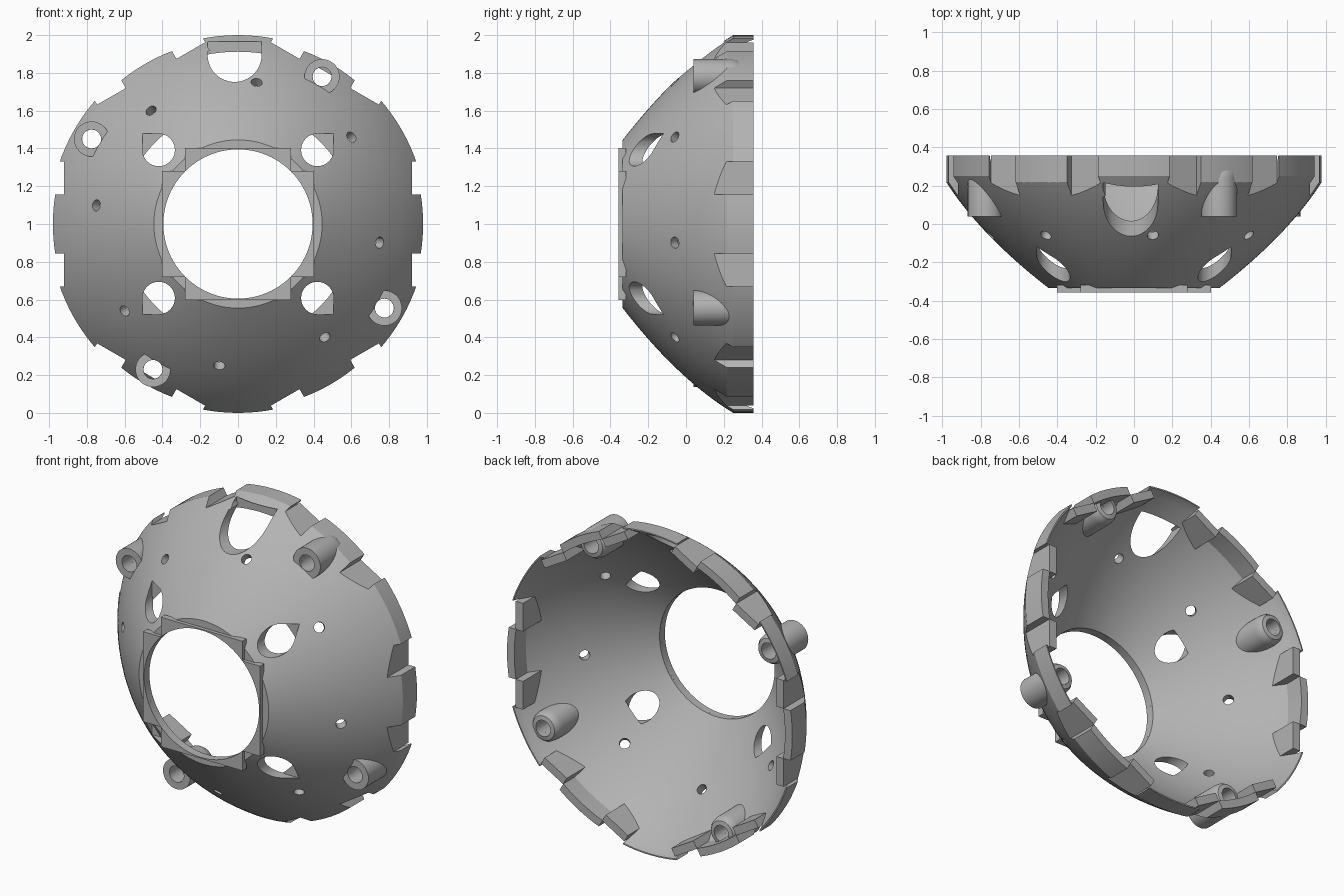
import bpy, bmesh, math
from mathutils import Vector, Matrix

if "Cube" in bpy.data.objects:
    bpy.data.objects.remove(bpy.data.objects["Cube"])

grey = bpy.data.materials.new("plain grey")
grey.use_nodes = True
grey.diffuse_color = (0.45, 0.45, 0.45, 1)
grey.node_tree.nodes["Principled BSDF"].inputs["Base Color"].default_value = (0.45, 0.45, 0.45, 1)

FRONT, REAR, WALL = -0.335, 0.357, 0.055


def point(x, y, z):
    """Dish axis runs along y at height 1."""
    return Vector((x, y, z + 1))


def slope(y):
    return 0.605 - 1.173 * (y - 0.25)


def radius(y):
    return 1 + 0.605 * (y - 0.25) - 0.5865 * (y - 0.25) ** 2


def lathe(bm, profile, cx=0, cz=0, n=32):
    """Spin a closed (radius, y) profile into a ring."""
    rings = []
    for i in range(n):
        a = math.tau * i / n
        rings.append([bm.verts.new(point(cx + r * math.cos(a), y, cz + r * math.sin(a))) for r, y in profile])
    m = len(profile)
    for i in range(n):
        p, q = rings[i], rings[(i + 1) % n]
        for j in range(m):
            k = (j + 1) % m
            bm.faces.new((p[j], p[k], q[k], q[j]))


def prism(bm, outline, y0, y1, angle=0):
    """Extrude an (x, z) outline along y, turned about the dish axis."""
    c, s = math.cos(angle), math.sin(angle)
    pts = [(x * c - z * s, x * s + z * c) for x, z in outline]
    a = [bm.verts.new(point(x, y0, z)) for x, z in pts]
    b = [bm.verts.new(point(x, y1, z)) for x, z in pts]
    bm.faces.new(a)
    bm.faces.new(b[::-1])
    for i in range(len(a)):
        j = (i + 1) % len(a)
        bm.faces.new((a[i], b[i], b[j], a[j]))


def arc(cx, cz, r, start, end, n):
    return [(cx + r * math.cos(math.radians(start + (end - start) * i / n)),
             cz + r * math.sin(math.radians(start + (end - start) * i / n))) for i in range(n + 1)]


def make(name, bm):
    bmesh.ops.recalc_face_normals(bm, faces=bm.faces)
    mesh = bpy.data.meshes.new(name)
    bm.to_mesh(mesh)
    bm.free()
    ob = bpy.data.objects.new(name, mesh)
    bpy.context.collection.objects.link(ob)
    mesh.materials.append(grey)
    return ob


def select(ob):
    bpy.ops.object.select_all(action='DESELECT')
    ob.select_set(True)
    bpy.context.view_layer.objects.active = ob


def combine(ob, tool, operation):
    tool.hide_render = True
    mod = ob.modifiers.new("cut", 'BOOLEAN')
    mod.operation, mod.solver, mod.object = operation, 'EXACT', tool
    select(ob)
    bpy.ops.object.modifier_apply(modifier=mod.name)
    bpy.data.objects.remove(tool)


# Curved wall profile, outside and inside
steps = [FRONT + (0.25 - FRONT) * i / 20 for i in range(21)]
outer = [(radius(y), y) for y in steps]
inner = []
for i in range(31):
    y = FRONT + (REAR + 0.05 - FRONT) * i / 30
    k = math.hypot(1, slope(y))
    r, d = radius(y) - WALL / k, y + WALL * slope(y) / k
    if r > 0.405 and d < REAR - 0.005:
        inner.append((r, d))
last_r, last_y = inner[-1]
rim = min(0.992, last_r + slope(last_y) * (REAR - last_y))
first_r, first_y = inner[0]
lip = (0.395, first_y - (first_r - 0.395) / slope(first_y))

bm = bmesh.new()
lathe(bm, outer + [(1, REAR), (rim, REAR)] + inner[::-1] + [lip, (0.395, FRONT)], n=120)
shell = make("dish_shell", bm)

# Stepped rim outlines, one for each of six directions
tab = arc(0, 0, 0.98, 99.1, 80.9, 8)
step = [(-0.33, 0.92), (-0.155, 0.92)] + tab + [(0.155, 0.92), (0.33, 0.92)]
turns = [math.radians(30 + 60 * i) for i in range(6)]
bosses = [(0.445, 0.78), (-0.775, 0.45), (0.775, -0.445), (-0.45, -0.77)]

# All openings in the shell
bm = bmesh.new()
for turn in turns:
    prism(bm, step + [(0.33, 1.2), (-0.33, 1.2)], 0, 0.5, turn)
for cx, cz in bosses:
    prism(bm, arc(cx, cz, 0.05, 0, 345, 23), -0.2, 0.5)
for sx in (-1, 1):
    for sz in (-1, 1):
        drop = arc(0.42, 0.392, 0.086, 90, 360, 24) + [(0.506, 0.478)]
        prism(bm, [(sx * x, sz * z) for x, z in drop], -0.5, -0.12)
prism(bm, arc(-0.018, 0.895, 0.143, 180, 360, 24) + [(0.125, 0.965), (-0.161, 0.965)], -0.3, 0.215)
for i in range(8):
    a = math.radians(37.5 + 45 * i)
    axis = Vector((math.cos(a), -slope(-0.06), math.sin(a))).normalized()
    place = Matrix.Translation(point(0.757 * math.cos(a), -0.06, 0.757 * math.sin(a)))
    bmesh.ops.create_cone(bm, cap_ends=True, segments=20, radius1=0.03, radius2=0.03, depth=0.25,
                          matrix=place @ axis.to_track_quat('Z', 'Y').to_matrix().to_4x4())
combine(shell, make("shell_cutter", bm), 'DIFFERENCE')

# Rim pads behind the notches, trimmed to the outer curve
bm = bmesh.new()
inside = [(x, z - 0.05) for x, z in step]
for turn in turns:
    prism(bm, step + inside[::-1], 0.05, REAR, turn)
pads = make("rim_pads", bm)
bm = bmesh.new()
lathe(bm, outer + [(1, REAR + 0.1), (0.3, REAR + 0.1), (0.3, FRONT)], n=120)
combine(pads, make("pad_trimmer", bm), 'INTERSECT')

# Hollow screw bosses
bm = bmesh.new()
for cx, cz in bosses:
    lathe(bm, [(0.05, 0.04), (0.093, 0.04), (0.093, 0.24), (0.088, 0.27), (0.075, 0.29), (0.05, 0.295)], cx, cz, 40)
screw_bosses = make("screw_bosses", bm)

# Raised corners round the central opening
bm = bmesh.new()
edge = arc(0, 0, 0.395, 45, 135, 24)
for i in range(4):
    for s in (-1, 1):
        part = [(s * x, z) for x, z in edge[:13]]
        prism(bm, part + [(0, 0.402), (s * 0.28, 0.402)], -0.357, -0.318, math.radians(90 * i))
frame = make("opening_frame", bm)

for ob in (shell, pads, screw_bosses, frame):
    select(ob)
    bpy.ops.object.shade_smooth_by_angle(angle=math.radians(25))
